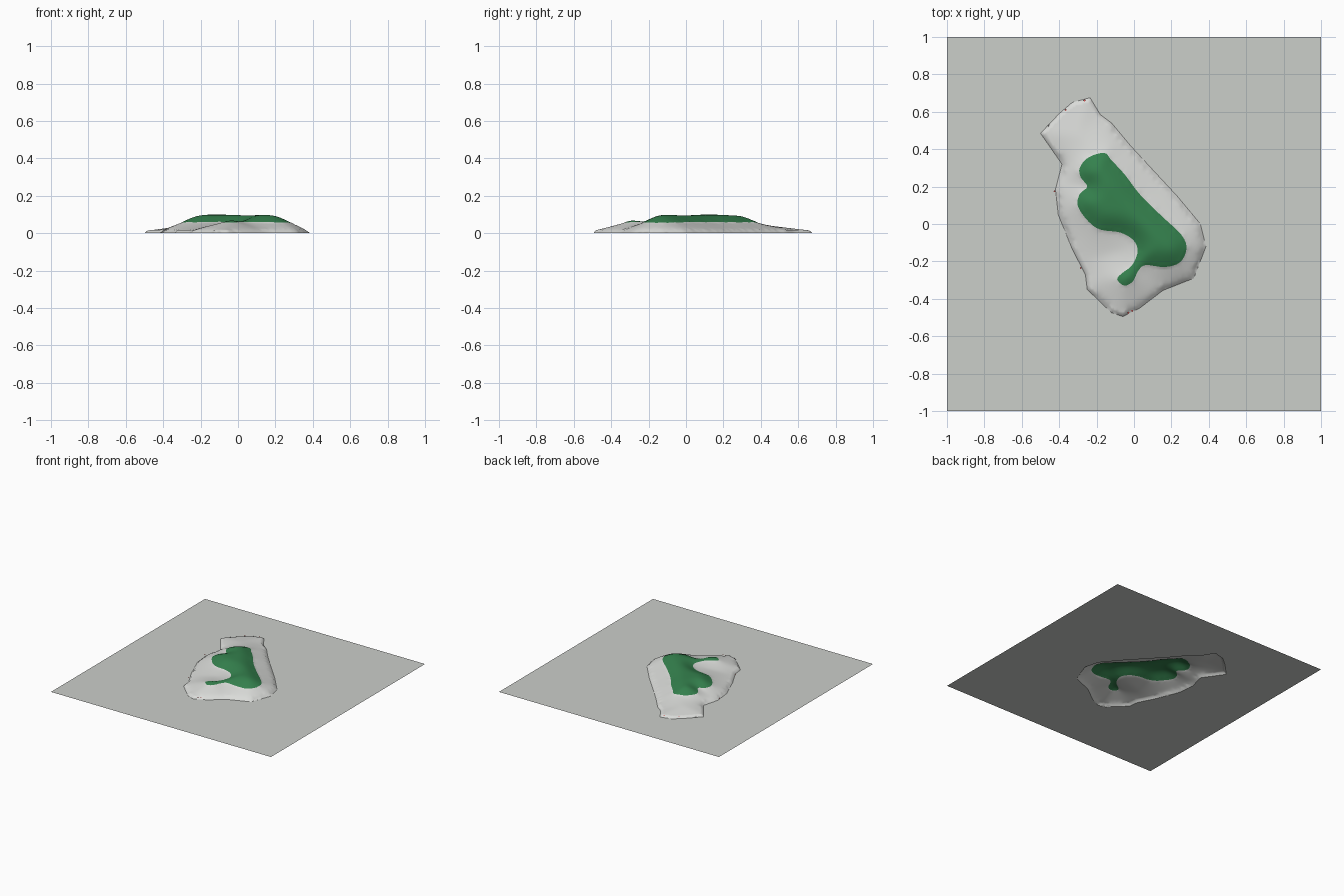
import bpy, bmesh, math
from mathutils import Vector
from mathutils.geometry import delaunay_2d_cdt

if "Cube" in bpy.data.objects:
    bpy.data.objects.remove(bpy.data.objects["Cube"])

# Coastline and edge of the green highland, seen from above
COAST = [(-.50, .485), (-.40, .59), (-.33, .65), (-.235, .675), (-.18, .585), (-.12, .54),
         (-.02, .42), (.10, .29), (.23, .15), (.355, 0), (.385, -.12), (.32, -.29),
         (.155, -.355), (.03, -.45), (-.06, -.495), (-.12, -.475), (-.25, -.35),
         (-.26, -.27), (-.33, -.135), (-.405, .05), (-.42, .185), (-.385, .32)]
GREEN = [(-.245, .355), (-.16, .38), (-.12, .34), (-.05, .265), (.03, .16), (.14, .05),
         (.255, -.06), (.28, -.135), (.245, -.205), (.165, -.23), (.06, -.22), (.02, -.255),
         (-.005, -.305), (-.05, -.33), (-.09, -.295), (-.06, -.26), (-.01, -.22),
         (.02, -.145), (-.005, -.085), (-.075, -.045), (-.18, -.03), (-.245, .015),
         (-.30, .095), (-.29, .16), (-.25, .20), (-.285, .25), (-.29, .30)]
RIM, TREELINE, PEAK, STEP = 0.013, 0.057, 0.099, 0.011


def material(name, rgb):
    m = bpy.data.materials.new(name)
    m.diffuse_color = (*rgb, 1)
    m.use_nodes = True
    m.node_tree.nodes["Principled BSDF"].inputs["Base Color"].default_value = m.diffuse_color
    return m


sea_mat = material("sea_grey", (.60, .62, .59))
land_mat = material("land_pale_grey", (.70, .71, .69))
green_mat = material("highland_green", (.035, .22, .075))
red_mat = material("marker_red", (.75, .08, .08))


def divide(pts, gap):
    """Straight subdivision of a closed outline."""
    out = []
    for i, a in enumerate(pts):
        b = pts[(i + 1) % len(pts)]
        n = max(1, round(math.dist(a, b) / gap))
        out += [(a[0] + (b[0] - a[0]) * k / n, a[1] + (b[1] - a[1]) * k / n) for k in range(n)]
    return out


def rounded(pts, n=4):
    """Closed Catmull-Rom curve through the points."""
    out, c = [], len(pts)
    for i in range(c):
        p = [Vector(pts[(i + k) % c]) for k in (-1, 0, 1, 2)]
        for k in range(n):
            t = k / n
            v = .5 * (2 * p[1] + (p[2] - p[0]) * t + (2 * p[0] - 5 * p[1] + 4 * p[2] - p[3]) * t * t
                      + (3 * p[1] - p[0] - 3 * p[2] + p[3]) * t ** 3)
            out.append((v.x, v.y))
    return out


def inside(x, y, poly):
    hit = False
    for (ax, ay), (bx, by) in zip(poly, poly[1:] + poly[:1]):
        if (ay > y) != (by > y) and x < ax + (bx - ax) * (y - ay) / (by - ay):
            hit = not hit
    return hit


def distance(x, y, poly):
    best = 9
    for (ax, ay), (bx, by) in zip(poly, poly[1:] + poly[:1]):
        ux, uy = bx - ax, by - ay
        t = ((x - ax) * ux + (y - ay) * uy) / (ux * ux + uy * uy)
        t = min(1, max(0, t))
        best = min(best, (x - ax - t * ux) ** 2 + (y - ay - t * uy) ** 2)
    return math.sqrt(best)


def ring(start, n):
    return [(start + i, start + (i + 1) % n) for i in range(n)]


def triangulate(pts, edges):
    res = delaunay_2d_cdt([Vector(p) for p in pts], edges, [], 0, 1e-6)
    return res[0], res[2]


def centre(verts, f):
    return sum(verts[i].x for i in f) / len(f), sum(verts[i].y for i in f) / len(f)


def add_object(name, verts, faces, mats):
    me = bpy.data.meshes.new(name)
    me.from_pydata(verts, [], faces)
    for m in mats:
        me.materials.append(m)
    ob = bpy.data.objects.new(name, me)
    bpy.context.collection.objects.link(ob)
    return ob


coast = divide(COAST, .02)
green = rounded(GREEN)

# Sea: square sheet with a hole in the shape of the island
square = [(-1, -1), (1, -1), (1, 1), (-1, 1)]
v, f = triangulate(square + coast, ring(0, 4) + ring(4, len(coast)))
f = [t for t in f if not inside(*centre(v, t), COAST)]
add_object("sea_sheet", [(p.x, p.y, 0) for p in v], f, [sea_mat])

# Island: open shell made from coast, rim, highland edge and a fill of grid points
pts = coast + green
edges = ring(0, len(coast)) + ring(len(coast), len(green))
for i, p in enumerate(coast):
    a, b = Vector(coast[i - 1]), Vector(coast[(i + 1) % len(coast)])
    d = (b - a).normalized()
    pts.append((p[0] + d.y * .014, p[1] - d.x * .014))
for i in range(int(.9 / STEP)):
    for j in range(int(1.2 / STEP)):
        x, y = -.51 + i * STEP + (j % 2) * STEP / 2, -.5 + j * STEP
        if inside(x, y, COAST) and distance(x, y, COAST) > .02 and distance(x, y, green) > .005:
            pts.append((x, y))
v, f = triangulate(pts, edges)
f = [t for t in f if inside(*centre(v, t), COAST)]


def height(x, y):
    dc, dg = distance(x, y, COAST), distance(x, y, green)
    if dc < 1e-4:
        return 0
    if inside(x, y, green):
        return TREELINE + (PEAK - TREELINE) * math.sin(math.pi / 2 * min(1, dg / .115))
    return RIM * min(1, dc / .013) + (TREELINE - RIM) * dc / (dc + dg)


island = add_object("island", [(p.x, p.y, height(p.x, p.y)) for p in v], f, [land_mat, green_mat])
bm = bmesh.new()
bm.from_mesh(island.data)
# Soften the slopes, leaving the rim alone
inner = [p for p in bm.verts if p.co.z > RIM + .004]
for _ in range(8):
    new = [sum(e.other_vert(p).co.z for e in p.link_edges) / len(p.link_edges) for p in inner]
    for p, z in zip(inner, new):
        p.co.z = .4 * p.co.z + .6 * z
for face in bm.faces:
    c = face.calc_center_median()
    face.material_index = int(inside(c.x, c.y, green))
    face.smooth = True
bm.to_mesh(island.data)
bm.free()

# Tiny red specks along the shore
specks = [(-.425, .175), (-.285, -.235), (-.03, -.475), (-.01, -.465), (-.265, .66), (-.365, .61)]
verts, faces = [], []
for x, y in specks:
    n = len(verts)
    verts += [(x + a * .006, y + b * .006, .015) for a, b in ((1, 0), (0, 1), (-1, 0), (0, -1))]
    faces.append((n, n + 1, n + 2, n + 3))
add_object("shore_specks", verts, faces, [red_mat])
